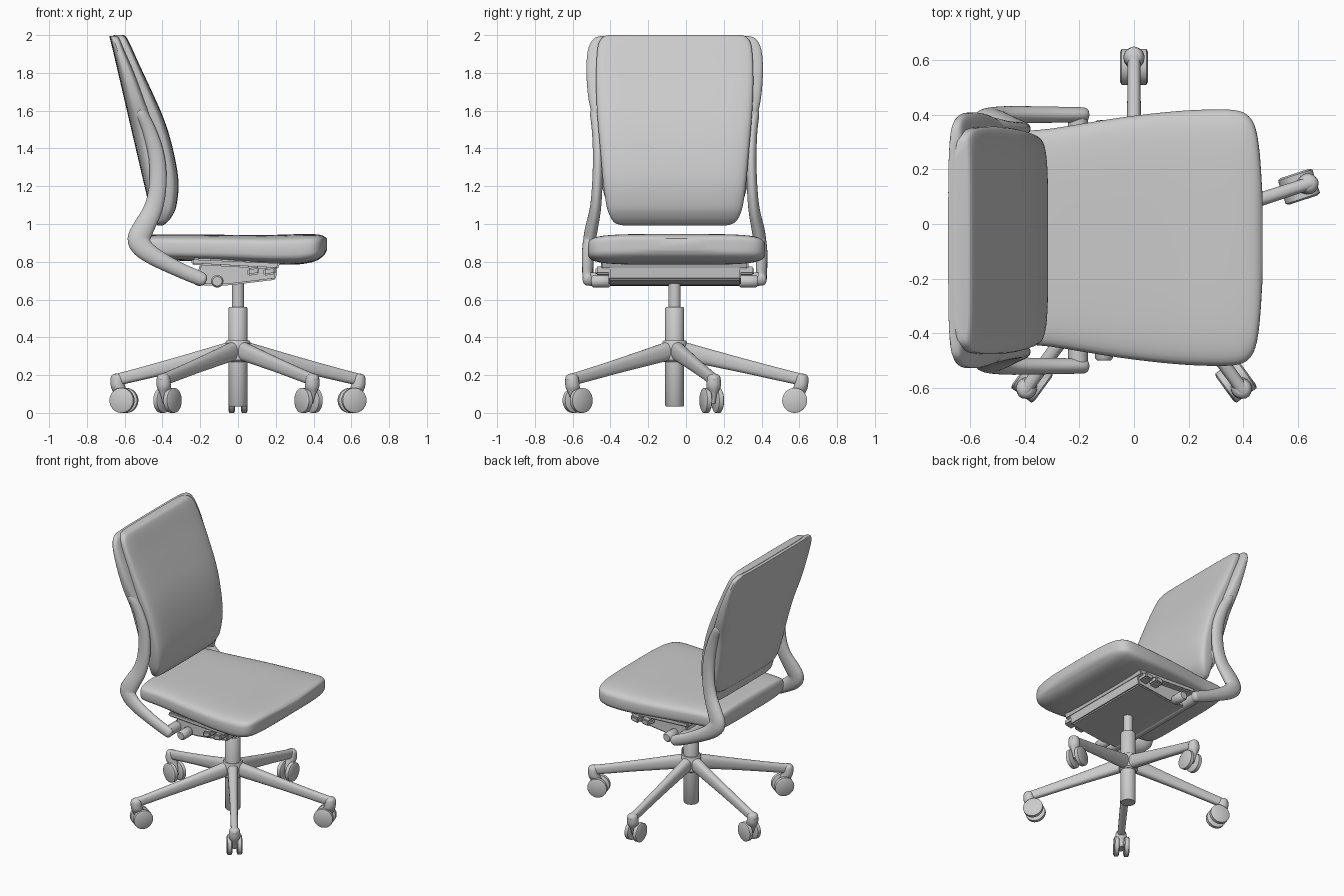
import bpy, bmesh
from math import sin, cos, pi, radians, copysign
from mathutils import Vector

Y0 = -0.06  # symmetry plane of the chair


def finish(name, bm, angle=40):
    bmesh.ops.recalc_face_normals(bm, faces=bm.faces)
    me = bpy.data.meshes.new(name)
    bm.to_mesh(me)
    bm.free()
    ob = bpy.data.objects.new(name, me)
    bpy.context.collection.objects.link(ob)
    bpy.ops.object.select_all(action='DESELECT')
    ob.select_set(True)
    bpy.context.view_layer.objects.active = ob
    bpy.ops.object.shade_smooth_by_angle(angle=radians(angle))
    return ob


def spline(rows, steps):
    # Catmull-Rom through the rows
    out = []
    for i in range(len(rows) - 1):
        a, b, c, d = (Vector(rows[min(max(i + k, 0), len(rows) - 1)]) for k in (-1, 0, 1, 2))
        for s in range(steps):
            t = s / steps
            out.append(b + 0.5 * t * ((c - a) + t * ((2 * a - 5 * b + 4 * c - d) + t * (3 * (b - c) + d - a))))
    return out + [Vector(rows[-1])]


def loft(name, rows, power=2, normal=None, n=24, steps=4):
    # rows: x, y, z, half height along the normal, half width along y
    rows = spline(rows, steps)
    bm = bmesh.new()
    rings = []
    for i, r in enumerate(rows):
        t = Vector(rows[min(i + 1, len(rows) - 1)][:3]) - Vector(rows[max(i - 1, 0)][:3])
        u = Vector(normal) if normal else Vector((-t.z, 0, t.x)).normalized()
        ring = []
        for k in range(n):
            a = 2 * pi * (k + 0.5) / n
            c, s = (copysign(abs(f) ** (2 / power), f) for f in (cos(a), sin(a)))
            ring.append(bm.verts.new(Vector(r[:3]) + u * c * r[3] + Vector((0, s * r[4], 0))))
        rings.append(ring)
    for p, q in zip(rings, rings[1:]):
        for k in range(n):
            bm.faces.new((p[k], p[(k + 1) % n], q[(k + 1) % n], q[k]))
    bm.faces.new(rings[0])
    bm.faces.new(rings[-1])
    return finish(name, bm)


def lathe(name, profile, loc, along_y=False, n=32):
    # profile: radius, height
    bm = bmesh.new()
    rings = [[bm.verts.new((r * cos(2 * pi * k / n), r * sin(2 * pi * k / n), z)) for k in range(n)]
             for r, z in profile]
    for p, q in zip(rings, rings[1:]):
        for k in range(n):
            bm.faces.new((p[k], p[(k + 1) % n], q[(k + 1) % n], q[k]))
    bm.faces.new(rings[0])
    bm.faces.new(rings[-1])
    ob = finish(name, bm)
    ob.location = loc
    if along_y:
        ob.rotation_euler = (pi / 2, 0, 0)
    return ob


def prism(name, profile, y1, y2, bevel=0.008):
    # xz outline extruded along y
    bm = bmesh.new()
    f = bm.faces.new([bm.verts.new((x, y1, z)) for x, z in profile])
    g = bmesh.ops.extrude_face_region(bm, geom=[f])['geom']
    bmesh.ops.translate(bm, vec=(0, y2 - y1, 0), verts=[v for v in g if isinstance(v, bmesh.types.BMVert)])
    bmesh.ops.bevel(bm, geom=bm.edges[:], offset=bevel, segments=2, affect='EDGES')
    return finish(name, bm)


def back(name, rows, power):
    # rows: z, rear x, front x, half width
    loft(name, [((a + b) / 2, Y0, z, (b - a) / 2, w) for z, a, b, w in rows], power, (1, 0, 0), 40)


# Backrest: rear shell and front cushion
back("back_shell", [(1.06, -0.45, -0.40, 0.28), (1.09, -0.468, -0.385, 0.345), (1.2, -0.495, -0.37, 0.385),
                    (1.35, -0.53, -0.39, 0.40), (1.5, -0.565, -0.42, 0.42), (1.65, -0.60, -0.48, 0.455),
                    (1.8, -0.635, -0.54, 0.468), (1.92, -0.663, -0.595, 0.46), (1.98, -0.678, -0.62, 0.43),
                    (1.995, -0.68, -0.635, 0.39)], 4)
back("back_cushion", [(0.992, -0.425, -0.40, 0.27), (1.005, -0.435, -0.38, 0.315), (1.04, -0.44, -0.35, 0.342),
                      (1.1, -0.45, -0.325, 0.362), (1.23, -0.46, -0.315, 0.38), (1.4, -0.48, -0.345, 0.395),
                      (1.55, -0.52, -0.39, 0.408), (1.7, -0.565, -0.455, 0.416), (1.85, -0.60, -0.525, 0.415),
                      (1.95, -0.64, -0.57, 0.405), (1.99, -0.655, -0.592, 0.38), (2.0, -0.66, -0.605, 0.35)], 5)

# Seat cushion: x, bottom, top, half width
seat = [(-0.50, 0.85, 0.91, 0.30), (-0.49, 0.825, 0.935, 0.36), (-0.46, 0.812, 0.943, 0.385),
        (-0.3, 0.805, 0.945, 0.40), (-0.05, 0.797, 0.943, 0.44), (0.15, 0.787, 0.942, 0.463),
        (0.3, 0.785, 0.946, 0.47), (0.38, 0.795, 0.947, 0.465), (0.42, 0.808, 0.945, 0.445),
        (0.445, 0.825, 0.94, 0.40), (0.46, 0.84, 0.932, 0.31), (0.47, 0.86, 0.922, 0.16)]
loft("seat_cushion", [(x, Y0 + 0.01, (a + b) / 2, (b - a) / 2, w) for x, a, b, w in seat], 4.5, (0, 0, 1), 40)

# Curved arms carrying the backrest: x, side offset, z, half thickness, half width
arm = [(-0.168, 0.46, 0.698, 0.012, 0.012), (-0.178, 0.46, 0.702, 0.03, 0.025), (-0.21, 0.46, 0.715, 0.038, 0.028),
       (-0.32, 0.46, 0.762, 0.04, 0.03), (-0.44, 0.46, 0.825, 0.047, 0.032), (-0.505, 0.455, 0.875, 0.055, 0.034),
       (-0.525, 0.45, 0.92, 0.06, 0.034), (-0.50, 0.44, 0.98, 0.057, 0.034), (-0.45, 0.42, 1.08, 0.05, 0.03),
       (-0.425, 0.41, 1.2, 0.046, 0.028), (-0.43, 0.405, 1.35, 0.043, 0.028), (-0.468, 0.41, 1.49, 0.037, 0.028),
       (-0.512, 0.42, 1.585, 0.03, 0.028), (-0.525, 0.425, 1.61, 0.012, 0.012)]
for side, label in ((1, "left"), (-1, "right")):
    loft("back_arm_" + label, [(x, Y0 + side * y, z, h, w) for x, y, z, h, w in arm])
    # Tilt knob and levers
    lathe("side_knob_" + label, [(0.025, -0.05), (0.033, -0.04), (0.033, 0.04), (0.025, 0.05)],
          (-0.11, Y0 + side * 0.39, 0.697), True)
    for x in (0.08, 0.165):
        ys = sorted((Y0 + side * 0.32, Y0 + side * 0.42))
        prism("side_lever_" + label, [(x - 0.03, 0.725), (x + 0.03, 0.735), (x + 0.03, 0.775), (x - 0.03, 0.765)], *ys)

# Mechanism under the seat
lathe("rear_cross_bar", [(0.036, -0.45), (0.036, 0.45)], (-0.205, Y0, 0.708), True)
prism("mechanism_pan", [(-0.22, 0.72), (-0.19, 0.675), (-0.05, 0.675), (0.2, 0.705), (0.21, 0.78), (-0.2, 0.79)],
      Y0 - 0.35, Y0 + 0.35)
prism("seat_plate", [(-0.25, 0.785), (0.21, 0.76), (0.225, 0.80), (-0.24, 0.82)], Y0 - 0.39, Y0 + 0.39)

# Gas column and hub
lathe("column", [(0.046, 0.035), (0.05, 0.04), (0.05, 0.555), (0.046, 0.56), (0.032, 0.56), (0.032, 0.70)], (0, Y0, 0))
lathe("hub", [(0.052, 0.27), (0.062, 0.28), (0.065, 0.375), (0.06, 0.382)], (0, Y0, 0))

# Five-star base with twin-wheel casters
wheel = [(0.055, -0.018), (0.066, -0.012), (0.066, 0.012), (0.055, 0.018)]
for i in range(5):
    a = pi / 2 + i * 2 * pi / 5
    parts = [
        loft("base_leg", [(0.03, 0, 0.33, 0.05, 0.036), (0.35, 0, 0.253, 0.038, 0.027),
                          (0.62, 0, 0.188, 0.032, 0.024), (0.685, 0, 0.175, 0.03, 0.024),
                          (0.705, 0, 0.17, 0.014, 0.012)], 2.5),
        loft("caster_fork", [(0.672, 0, 0.205, 0.02, 0.02), (0.672, 0, 0.19, 0.034, 0.034),
                             (0.668, 0, 0.14, 0.038, 0.038), (0.65, 0, 0.10, 0.04, 0.022),
                             (0.635, 0, 0.05, 0.035, 0.016)], 2, (1, 0, 0))]
    for ob in parts:
        ob.location = (0, Y0, 0)
        ob.rotation_euler = (0, 0, a)
    for s in (-1, 1):
        w = lathe("caster_wheel", wheel, (0.635 * cos(a) - s * 0.033 * sin(a),
                                          Y0 + 0.635 * sin(a) + s * 0.033 * cos(a), 0.066))
        w.rotation_euler = (pi / 2, 0, a)
